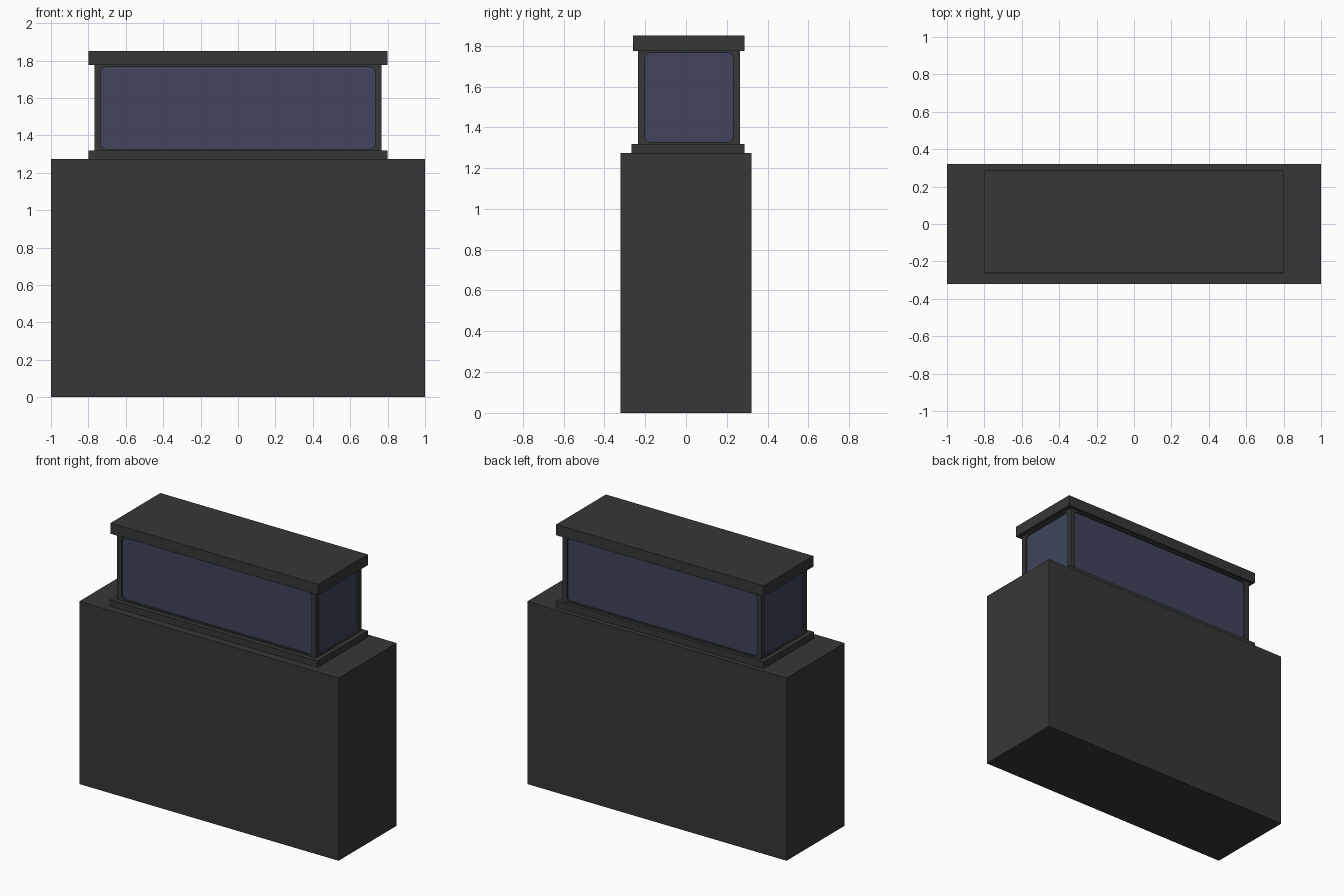
import bpy, bmesh, math
from mathutils import Matrix

if "Cube" in bpy.data.objects:
    bpy.data.objects.remove(bpy.data.objects["Cube"])


def material(name, rgb):
    m = bpy.data.materials.new(name)
    m.diffuse_color = (*rgb, 1)
    m.use_nodes = True
    m.node_tree.nodes["Principled BSDF"].inputs["Base Color"].default_value = m.diffuse_color
    return m


DARK = material("charcoal", (0.038, 0.038, 0.038))
GLASS = material("blue glass", (0.050, 0.058, 0.105))


def finish(bm, name, mat):
    bmesh.ops.recalc_face_normals(bm, faces=bm.faces)
    me = bpy.data.meshes.new(name)
    bm.to_mesh(me)
    bm.free()
    me.materials.append(mat)
    ob = bpy.data.objects.new(name, me)
    bpy.context.collection.objects.link(ob)


def box(name, x0, x1, y0, y1, z0, z1, mat=DARK):
    bm = bmesh.new()
    bmesh.ops.create_cube(bm, size=1)
    for v in bm.verts:
        v.co = ((x0 + x1) / 2 + v.co.x * (x1 - x0),
                (y0 + y1) / 2 + v.co.y * (y1 - y0),
                (z0 + z1) / 2 + v.co.z * (z1 - z0))
    finish(bm, name, mat)


def window_frame(name, half, z0, z1, border, lip, depth, centre, turn):
    """Rectangular panel with a rounded opening; outer face towards -y before turning."""
    bm = bmesh.new()
    r, n = 0.03, 5
    zm, hz = (z0 + z1) / 2, (z1 - z0) / 2
    inner, outer = [], []
    for k, (sx, sz) in enumerate([(1, 1), (-1, 1), (-1, -1), (1, -1)]):
        for i in range(n + 1):
            a = math.pi / 2 * (k + i / n)
            x = sx * (half - border - r) + r * math.cos(a)
            z = sz * (hz - lip - r) + r * math.sin(a)
            inner.append(bm.verts.new((x, 0, zm + z)))
        corner = bm.verts.new((sx * half, 0, zm + sz * hz))
        outer += [corner] * (n + 1)
    count = len(inner)
    for i in range(count):
        j = (i + 1) % count
        loop = [inner[i], inner[j], outer[j]]
        if outer[i] is not outer[j]:
            loop.append(outer[i])
        bm.faces.new(loop)
    ext = bmesh.ops.extrude_face_region(bm, geom=bm.faces[:])
    for v in ext["geom"]:
        if isinstance(v, bmesh.types.BMVert):
            v.co.y += depth
    bm.transform(Matrix.Translation(centre) @ Matrix.Rotation(turn, 4, 'Z'))
    finish(bm, name, DARK)


# body and slabs
box("base_block", -1, 1, -0.32, 0.32, 0, 1.273)
box("sill_slab", -0.8, 0.8, -0.267, 0.287, 1.273, 1.318)
box("roof_slab", -0.8, 0.8, -0.26, 0.287, 1.775, 1.85)

# glazed cabin with its rounded window frames
X, Y0, Y1, Z0, Z1 = 0.767, -0.235, 0.265, 1.318, 1.775
YC, HY = (Y0 + Y1) / 2, (Y1 - Y0) / 2
INSET = 0.012
box("glass", -X + INSET, X - INSET, Y0 + INSET, Y1 - INSET, Z0, Z1, GLASS)
for name, half, centre, turn in [
        ("front_frame", X, (0, Y0, 0), 0),
        ("back_frame", X, (0, Y1, 0), math.pi),
        ("right_frame", HY, (X, YC, 0), math.pi / 2),
        ("left_frame", HY, (-X, YC, 0), -math.pi / 2)]:
    window_frame(name, half, Z0, Z1, 0.034, 0.010, 0.02, centre, turn)
